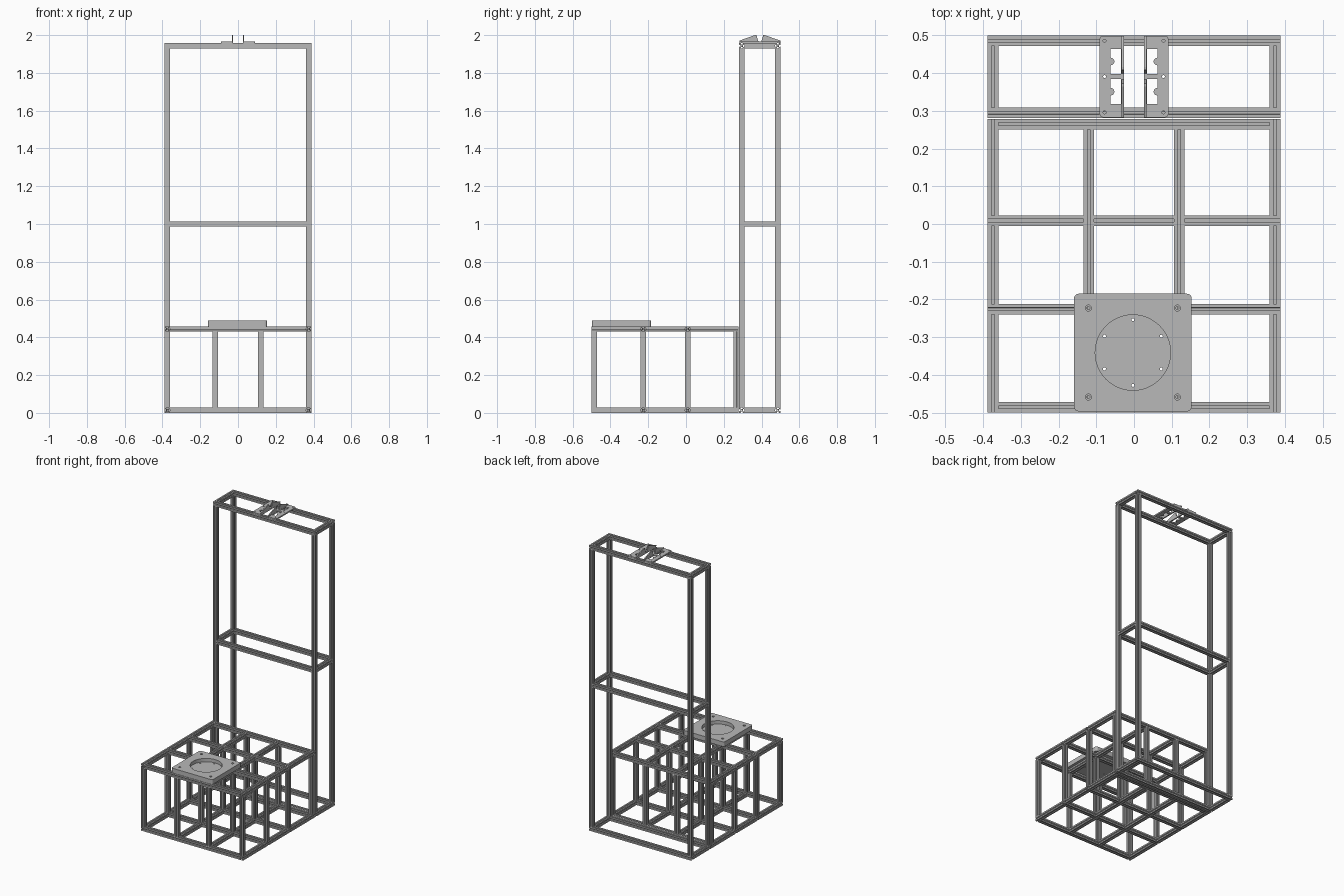
import bpy, bmesh, math

if "Cube" in bpy.data.objects:
    bpy.data.objects.remove(bpy.data.objects["Cube"])

# One plain metal colour
metal = bpy.data.materials.new("grey metal")
metal.use_nodes = True
GREY = (0.48, 0.48, 0.48, 1)
metal.diffuse_color = GREY
metal.node_tree.nodes["Principled BSDF"].inputs["Base Color"].default_value = GREY


def prism(name, loops, low, high, axis="z"):
    """Extrude closed outlines (first outer, others holes) along an axis."""
    bm = bmesh.new()
    edges = []
    for loop in loops:
        vs = [bm.verts.new((u, v, low)) for u, v in loop]
        edges += [bm.edges.new((a, b)) for a, b in zip(vs, vs[1:] + vs[:1])]
    bmesh.ops.triangle_fill(bm, edges=edges, use_beauty=True, normal=(0, 0, 1))
    out = bmesh.ops.extrude_face_region(bm, geom=bm.faces[:])
    for v in out["geom"]:
        if isinstance(v, bmesh.types.BMVert):
            v.co.z = high
    for v in bm.verts:
        u, w, t = v.co
        v.co = {"x": (t, u, w), "y": (u, t, w), "z": (u, w, t)}[axis]
    bmesh.ops.recalc_face_normals(bm, faces=bm.faces[:])
    mesh = bpy.data.meshes.new(name)
    bm.to_mesh(mesh)
    bm.free()
    mesh.materials.append(metal)
    ob = bpy.data.objects.new(name, mesh)
    bpy.context.collection.objects.link(ob)
    return ob


def arc(cx, cy, r, a0, a1, n):
    steps = [math.radians(a0 + (a1 - a0) * i / n) for i in range(n + 1)]
    return [(cx + r * math.cos(a), cy + r * math.sin(a)) for a in steps]


def circle(cx, cy, r, n=16):
    return arc(cx, cy, r, 0, 360, n)[:-1]


def rounded(x0, x1, y0, y1, r):
    return (arc(x1 - r, y1 - r, r, 0, 90, 5) + arc(x0 + r, y1 - r, r, 90, 180, 5)
            + arc(x0 + r, y0 + r, r, 180, 270, 5) + arc(x1 - r, y0 + r, r, 270, 360, 5))


# Slotted extrusion section: one slotted side, repeated four times
S = 0.028
H = S / 2
half_side = [(-.5, .5), (-.14, .5), (-.14, .43), (-.27, .43), (-.27, .36), (-.13, .22)]
side = half_side + [(-x, y) for x, y in reversed(half_side[1:])]
section = []
for k in range(4):
    for x, y in side:
        for _ in range(k):
            x, y = y, -x
        section.append((x * S, y * S))
bore = circle(0, 0, 0.11 * S, 8)


def beam(name, axis, start, end, u, v):
    loops = [[(u + x, v + y) for x, y in loop] for loop in (section, bore)]
    return prism(name, loops, start, end, axis)


# Base grid
XS = [-0.374, -0.12, 0.12, 0.374]
YS = [-0.486, -0.226, 0.009, 0.265]
BASE_Z = [H, 0.444]
X_OUT = XS[3] + H

for z in BASE_Z:
    level = "lower" if z < 0.1 else "upper"
    # Front and rear rails fit between the side rails
    for y in (YS[0], YS[3]):
        beam(f"base_{level}_end_rail", "x", XS[0] + H, XS[3] - H, y, z)
    # Inner lengthwise rails
    for x in XS[1:3]:
        beam(f"base_{level}_inner_rail", "y", YS[0] + H, YS[3] - H, x, z)
    # Cross rails are split by the inner rails and reach the outer sides
    stops = [-X_OUT - H, XS[1], XS[2], X_OUT + H]
    for y in YS[1:3]:
        for a, b in zip(stops, stops[1:]):
            beam(f"base_{level}_cross_rail", "x", a + H, b - H, y, z)
    # Side rails run between the cross rails
    stops = [YS[0] - S, YS[1], YS[2], YS[3] + S]
    for x in (XS[0], XS[3]):
        for a, b in zip(stops, stops[1:]):
            beam(f"base_{level}_side_rail", "y", a + H, b - H, x, z)

for x in XS:
    for y in YS:
        beam("base_post", "z", S, BASE_Z[1] - H, x, y)

# Tall rear tower
TY = [0.295, 0.486]
TOP = 1.943
for y in TY:
    for z in (H, TOP):
        beam("tower_cross_rail", "x", -X_OUT, X_OUT, y, z)
    beam("tower_middle_cross_rail", "x", XS[0] + H, XS[3] - H, y, 1.0)
    for x in (XS[0], XS[3]):
        beam("tower_post", "z", S, TOP - H, x, y)
for x in (XS[0], XS[3]):
    for z in (H, 1.0, TOP):
        beam("tower_side_rail", "y", TY[0] + H, TY[1] - H, x, z)

# Mounting plate with a round pocket and counterbored corner holes
px, py, ps = -0.003, -0.341, 0.156
outline = rounded(px - ps, px + ps, py - ps, py + ps, 0.012)
corners = [(px + i * 0.118, py + j * 0.118) for i in (-1, 1) for j in (-1, 1)]
ring = circle(px, py, 0.087, 6)
ring = [(px + (y - py), py + (x - px)) for x, y in ring]
floor_holes = [circle(x, y, 0.004, 12) for x, y in corners + ring]
prism("mount_plate_floor", [outline] + floor_holes, 0.458, 0.467)
prism("mount_plate_body", [outline, circle(px, py, 0.1, 48)]
      + [circle(x, y, 0.008) for x, y in corners], 0.467, 0.49)

# Top bracket: two mirrored flat plates with notched windows and gussets
MID = 0.391
DECK = TOP + H
for s in (-1, 1):
    def flip(loop):
        return [(s * x, y) for x, y in loop]

    plate = rounded(0.026, 0.091, MID - 0.108, MID + 0.108, 0.008)
    loops = [flip(plate)]
    for j in (-1, 1):
        cy = MID + j * 0.04
        window = ([(0.034, cy - 0.033), (0.062, cy - 0.033), (0.062, cy - 0.01)]
                  + arc(0.062, cy, 0.01, 255, 105, 8)
                  + [(0.062, cy + 0.01), (0.062, cy + 0.033), (0.034, cy + 0.033)])
        loops.append(flip(window))
    for j in (-1, 0, 1):
        loops.append(flip(circle(0.078, MID + j * 0.095, 0.004, 12)))
    prism("bracket_plate", loops, DECK, DECK + 0.009)

    for j in (-1, 1):
        gusset = [(MID + j * 0.108, DECK + 0.009), (MID + j * 0.108, DECK + 0.014),
                  (MID + j * 0.026, 2.0), (MID + j * 0.018, 2.0),
                  (MID + j * 0.008, DECK + 0.009)]
        prism("bracket_gusset", [gusset], s * 0.026, s * 0.033, "x")
